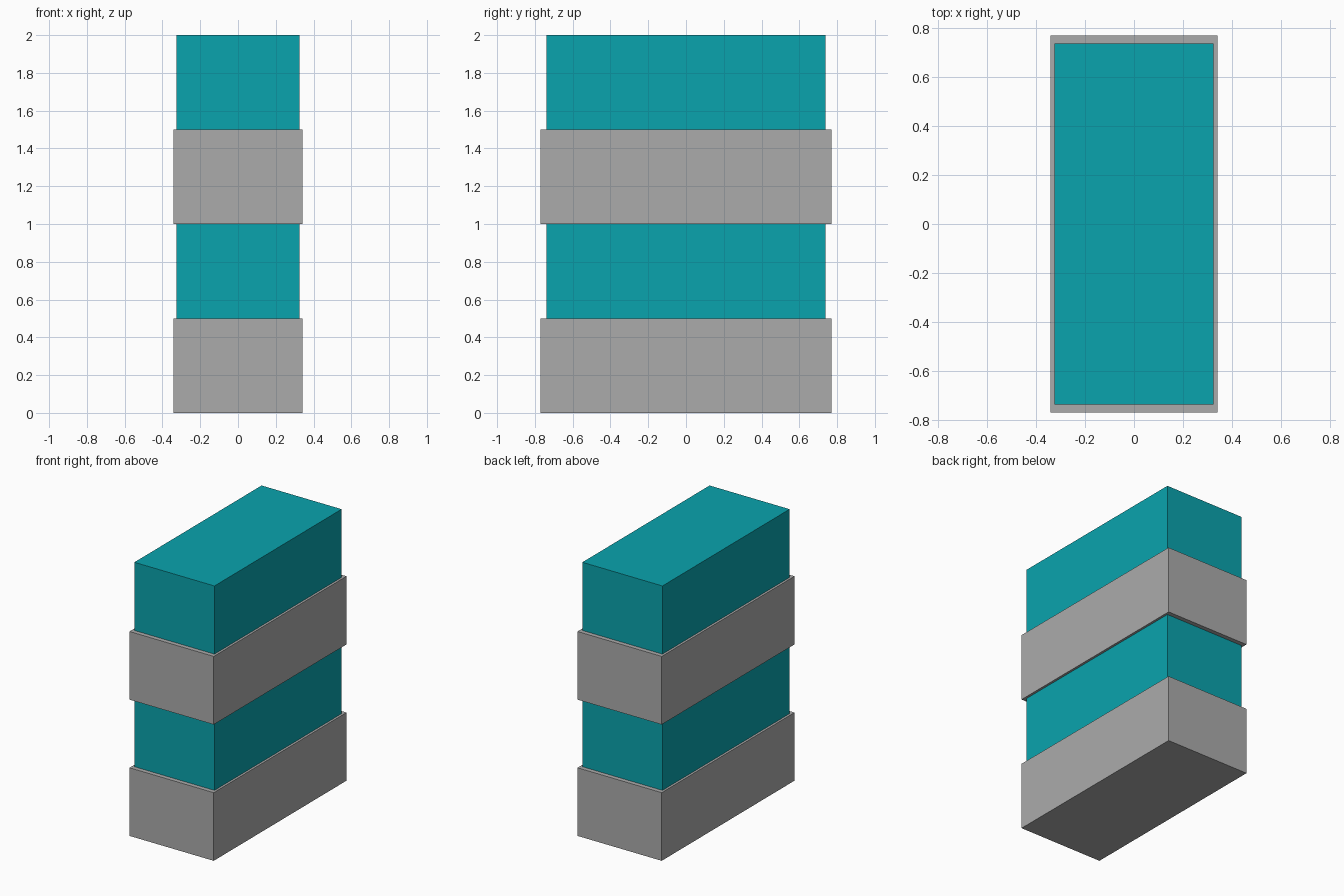
import bpy

if "Cube" in bpy.data.objects:
    bpy.data.objects.remove(bpy.data.objects["Cube"])

LAYER_H = 0.5


def make_material(name, rgb):
    mat = bpy.data.materials.new(name)
    mat.diffuse_color = (*rgb, 1)
    mat.use_nodes = True
    mat.node_tree.nodes["Principled BSDF"].inputs["Base Color"].default_value = mat.diffuse_color
    return mat


grey = make_material("grey", (0.41, 0.41, 0.41))
teal = make_material("teal", (0.003, 0.37, 0.42))


def slab(name, width, depth, level, material):
    bpy.ops.mesh.primitive_cube_add(size=1, location=(0, 0, (level + 0.5) * LAYER_H))
    ob = bpy.context.object
    ob.name = name
    ob.scale = (width, depth, LAYER_H)
    bpy.ops.object.transform_apply(location=False, rotation=False, scale=True)
    ob.data.materials.append(material)


# Two storeys: a grey wall band with a slightly inset teal window band on top
for storey in range(2):
    slab(f"wall_band_{storey + 1}", 0.684, 1.54, storey * 2, grey)
    slab(f"window_band_{storey + 1}", 0.65, 1.475, storey * 2 + 1, teal)
